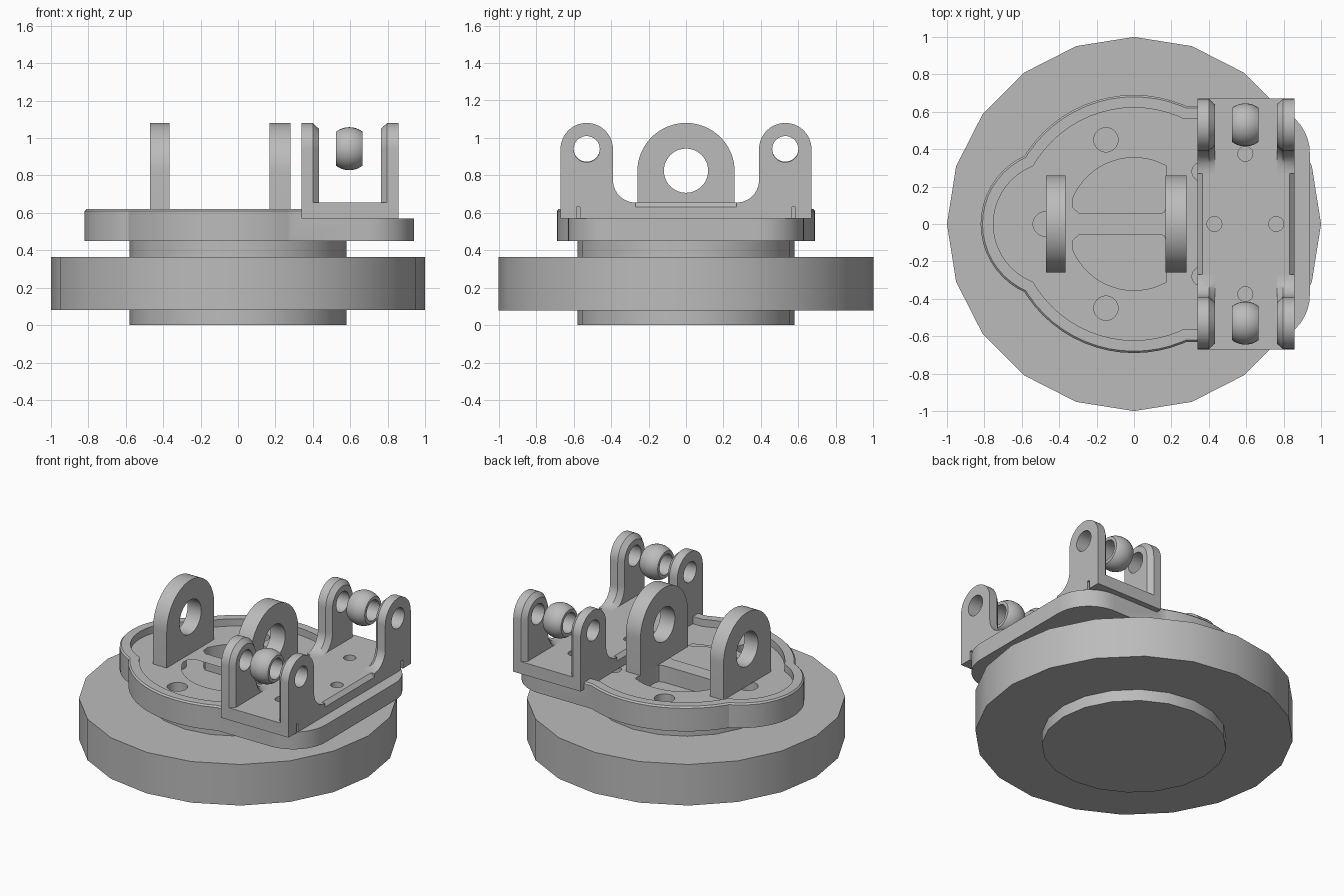
import bpy
import bmesh
from math import sin, cos, radians, sqrt, asin
from mathutils import Vector

old = bpy.data.objects.get("Cube")
if old:
    bpy.data.objects.remove(old)

GREY = (0.5, 0.5, 0.5, 1)
metal = bpy.data.materials.new("grey metal")
metal.use_nodes = True
metal.diffuse_color = GREY
metal.node_tree.nodes["Principled BSDF"].inputs["Base Color"].default_value = GREY


def loft(name, rings, closed=False):
    """Bridge equal rings of points; cap the ends unless closed."""
    bm = bmesh.new()
    loops = [[bm.verts.new(p) for p in ring] for ring in rings]
    n = len(loops[0])
    pairs = list(zip(loops, loops[1:]))
    if closed:
        pairs.append((loops[-1], loops[0]))
    else:
        bm.faces.new(loops[0])
        bm.faces.new(loops[-1])
    for a, b in pairs:
        for i in range(n):
            j = (i + 1) % n
            bm.faces.new((a[i], a[j], b[j], b[i]))
    bmesh.ops.recalc_face_normals(bm, faces=bm.faces)
    mesh = bpy.data.meshes.new(name)
    bm.to_mesh(mesh)
    bm.free()
    mesh.materials.append(metal)
    obj = bpy.data.objects.new(name, mesh)
    bpy.context.collection.objects.link(obj)
    return obj


def arc(cx, cy, r, start, end, steps):
    angles = [radians(start + (end - start) * i / steps) for i in range(steps + 1)]
    return [(cx + r * cos(a), cy + r * sin(a)) for a in angles]


def circle(cx, cy, r, sides=48):
    return arc(cx, cy, r, 0, 360, sides)[:-1]


def along_z(outline, z):
    return [Vector((u, v, z)) for u, v in outline]


def along_x(outline, x):
    return [Vector((x, u, v)) for u, v in outline]


def prism(name, outline, low, high, axis=along_z):
    return loft(name, [axis(outline, low), axis(outline, high)])


def box(name, x0, x1, y0, y1, z0, z1):
    return prism(name, [(x0, y0), (x1, y0), (x1, y1), (x0, y1)], z0, z1)


def combine(target, other, operation="DIFFERENCE"):
    """Apply a boolean and discard the helper."""
    mod = target.modifiers.new("shape", "BOOLEAN")
    mod.operation, mod.object, mod.solver = operation, other, "EXACT"
    graph = bpy.context.evaluated_depsgraph_get()
    mesh = bpy.data.meshes.new_from_object(target.evaluated_get(graph))
    target.modifiers.clear()
    target.data = mesh
    bpy.data.objects.remove(other)


def smooth(obj):
    bpy.ops.object.select_all(action="DESELECT")
    obj.select_set(True)
    bpy.context.view_layer.objects.active = obj
    bpy.ops.object.shade_smooth_by_angle(angle=radians(30))


parts = []

# Turntable disc and collars
for name, r, z0, z1 in (("lower_collar", 0.58, 0, 0.08),
                        ("base_disc", 1.0, 0.08, 0.365),
                        ("upper_collar", 0.58, 0.365, 0.455)):
    parts.append(prism(name, circle(0, 0, r, 20), z0, z1))


# Mounting plate: round body, left bulge, rounded right end
def plate_outlines(d):
    r, y = 0.25 - d, 0.38
    end = (arc(0.69, -y, r, -90, 0, 10) + arc(0.69, y, r, 0, 90, 10)
           + [(0, y + r), (0, -y - r)])
    return [circle(0, 0, 0.69 - d, 64), circle(-0.42, 0, 0.4 - d), end]


sections = [loft("mounting_plate", [along_z(a, 0.45), along_z(a, 0.61), along_z(b, 0.62)])
            for a, b in zip(plate_outlines(0), plate_outlines(0.01))]
plate = sections[0]
for extra in sections[1:]:
    combine(plate, extra, "UNION")
for outline in plate_outlines(0.068):
    combine(plate, prism("recess", outline, 0.57, 0.8))
combine(plate, box("step", 0.345, 1.2, -1, 1, 0.57, 0.8))

# Windows and bolt holes through the plate
window = arc(0, 0, 0.355, 61, 158, 16) + [
    (-0.325, 0.085), (-0.29, 0.055), (0.14, 0.055), (0.162, 0.065), (0.172, 0.09)]
for s in (-1, 1):
    combine(plate, prism("window", [(x, s * y) for x, y in window], 0.4, 0.7))
    for x, y, r in ((-0.15, 0.45, 0.065), (0.36, 0.28, 0.05)):
        combine(plate, prism("hole", circle(x, s * y, r, 24), 0.4, 0.7))
combine(plate, prism("hole", circle(-0.475, 0, 0.065, 24), 0.4, 0.7))
parts.append(plate)

# Two large central lugs
for name, x0, x1 in (("right_lug", -0.47, -0.365), ("left_lug", 0.168, 0.28)):
    outline = arc(0, 0.82, 0.26, 0, 180, 32) + [(-0.26, 0.57), (0.26, 0.57)]
    lug = prism(name, outline, x0, x1, along_x)
    combine(lug, prism("bore", circle(0, 0.825, 0.118), x0 - 0.1, x1 + 0.1, along_x))
    parts.append(lug)

# Side bracket base with chamfered edges, slots and bolt holes
X0, X1, TOP = 0.34, 0.857, 0.655
base = box("bracket_base", X0, X1, -0.67, 0.67, 0.57, TOP)
for x in (X0, X1):
    w = 0.025
    diamond = [(x - w, TOP), (x, TOP - w), (x + w, TOP), (x, TOP + w)]
    combine(base, loft("chamfer", [[Vector((u, y, v)) for u, v in diamond]
                                   for y in (-0.27, 0.27)]))
for s in (-1, 1):
    combine(base, box("slot", 0.83, 0.9, s * 0.575 - 0.01, s * 0.575 + 0.01, 0.5, 0.63))
for x, y in ((0.43, 0), (0.76, 0), (0.595, 0.375), (0.595, -0.375)):
    combine(base, prism("hole", circle(x, y, 0.04, 24), 0.5, 0.8))
parts.append(base)


# Bracket ears with a flared foot and bevelled inner edge
def ear_outline(d, s):
    pts = ([(0.67 - d, TOP)] + arc(0.53, 0.94, 0.14 - d, 0, 180, 24)
           + arc(0.27, 0.775, 0.12 + d, 0, -90, 10))
    return [(s * y, max(z, TOP)) for y, z in pts]


for s, end in ((-1, "front"), (1, "back")):
    for x, inward, side in ((X0, 1, "right"), (X1, -1, "left")):
        outer, inner = ear_outline(0, s), ear_outline(0.03, s)
        ear = loft(f"{end}_{side}_ear", [along_x(outer, x),
                                         along_x(outer, x + inward * 0.06),
                                         along_x(inner, x + inward * 0.092)])
        combine(ear, prism("bore", circle(s * 0.53, 0.94, 0.07, 32), x - 0.2, x + 0.2, along_x))
        parts.append(ear)

    # Bored ball between the ears
    tilt = asin(0.07 / 0.115)
    rings = []
    for i in range(13):
        a = tilt * (i / 6 - 1)
        rings.append(along_x(circle(s * 0.53, 0.943, 0.115 * cos(a), 32), 0.595 + 0.115 * sin(a)))
    for dx in (0.07, -0.07):
        rings.append(along_x(circle(s * 0.53, 0.943, 0.07, 32), 0.595 + dx))
    parts.append(loft(f"{end}_ball", rings, closed=True))

for part in parts:
    smooth(part)
